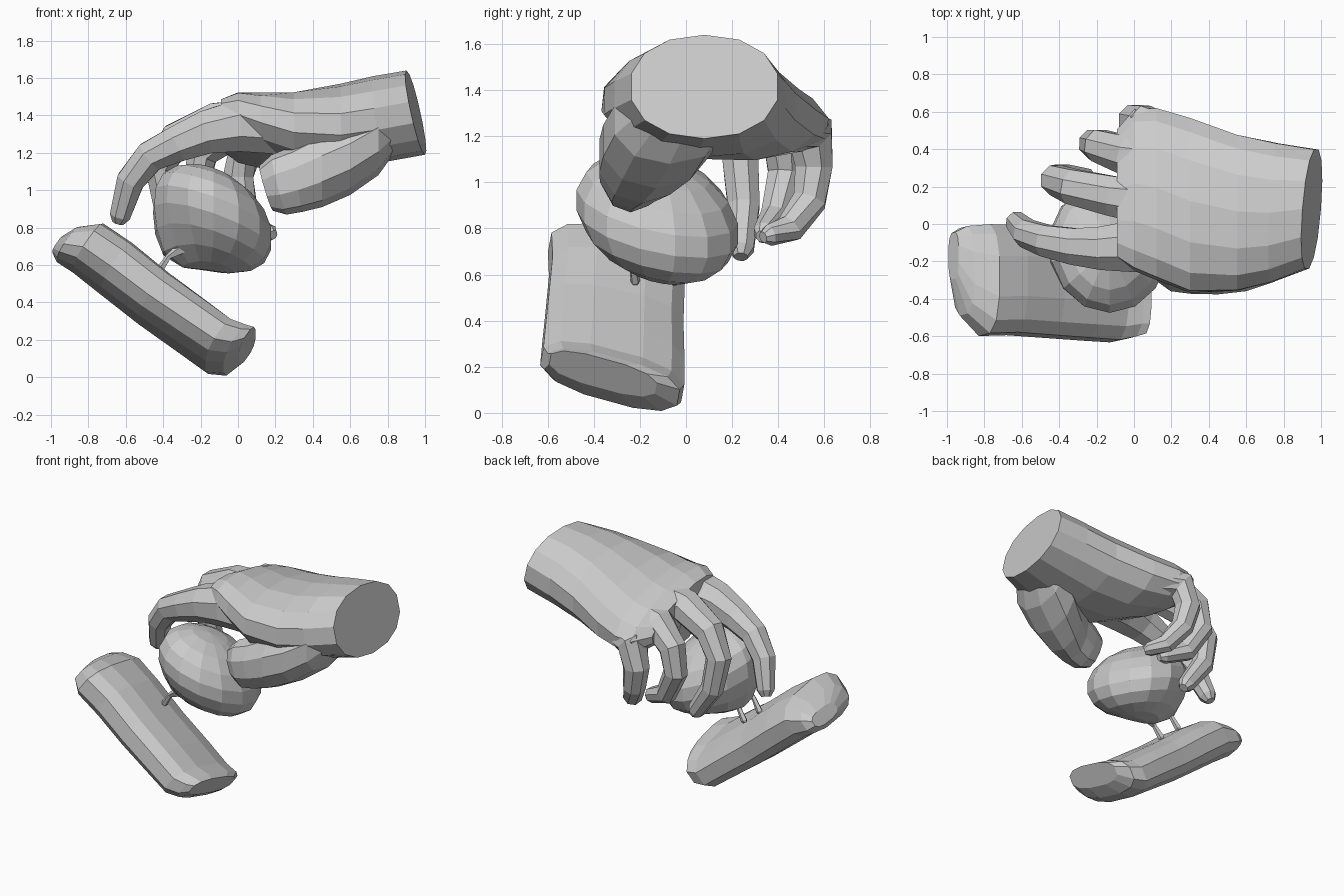
import bpy, bmesh, math
from mathutils import Vector, Matrix

if "Cube" in bpy.data.objects:
    bpy.data.objects.remove(bpy.data.objects["Cube"])


def make_object(name, bm):
    bmesh.ops.recalc_face_normals(bm, faces=bm.faces)
    me = bpy.data.meshes.new(name)
    bm.to_mesh(me)
    bm.free()
    ob = bpy.data.objects.new(name, me)
    bpy.context.collection.objects.link(ob)
    return ob


def skin(name, rings):
    """Bridge equal rings of points and close both ends."""
    bm = bmesh.new()
    vs = [[bm.verts.new(p) for p in r] for r in rings]
    n = len(vs[0])
    for a, b in zip(vs, vs[1:]):
        for i in range(n):
            j = (i + 1) % n
            bm.faces.new((a[i], a[j], b[j], b[i]))
    bm.faces.new(vs[0])
    bm.faces.new(vs[-1])
    return make_object(name, bm)


def ring(c, u, v, n, power=1.0):
    pts = []
    for k in range(n):
        a = 2 * math.pi * (k + 0.5) / n
        ca, sa = math.cos(a), math.sin(a)
        pts.append(c + u * math.copysign(abs(ca) ** power, ca)
                   + v * math.copysign(abs(sa) ** power, sa))
    return pts


def limb(name, sections, n):
    """Skin of upright sections: x, y, z, half width, half height, roll, lean."""
    rings = []
    for x, y, z, ry, rz, roll, lean in sections:
        u = Vector((-.36 * lean, math.cos(roll), math.sin(roll))) * ry
        v = Vector((lean, -math.sin(roll), math.cos(roll))) * rz
        rings.append(ring(Vector((x, y, z)), u, v, n, 0.92))
    return skin(name, rings)


def tube(name, path, n=8):
    """Tapered limb through (x, y, z, radius) points with a rounded tip."""
    pts = [Vector(p[:3]) for p in path]
    rad = [p[3] for p in path]
    tip = (pts[-1] - pts[-2]).normalized()
    pts.append(pts[-1] + tip * rad[-1] * 0.7)
    rad.append(rad[-1] * 0.55)
    rings = []
    for i, p in enumerate(pts):
        t = (pts[min(i + 1, len(pts) - 1)] - pts[max(i - 1, 0)]).normalized()
        u = t.cross(Vector((0, 1, 0))).normalized()
        v = t.cross(u)
        rings.append(ring(p, u * rad[i], v * rad[i], n))
    return skin(name, rings)


# Palm and wrist
hand = limb("hand", [(0.95, 0.08, 1.415, .325, .225, 0.0, -.22),
                     (0.75, 0.06, 1.38, .38, .23, 0.0, -.12),
                     (0.55, 0.06, 1.34, .425, .23, -.03, 0),
                     (0.30, 0.10, 1.31, .475, .21, -.11, 0),
                     (0.12, 0.16, 1.32, .47, .18, -.19, 0),
                     (0.00, 0.18, 1.335, .445, .155, -.25, 0),
                     (-.09, 0.16, 1.35, .36, .10, -.26, 0)], 14)

# Thumb with its broad fleshy base
thumb = limb("thumb", [(.88, .02, 1.36, .20, .10, 0, 0), (.75, -.07, 1.27, .25, .19, 0, 0),
                       (.60, -.13, 1.18, .24, .205, 0, 0), (.45, -.19, 1.115, .195, .205, 0, 0),
                       (.32, -.23, 1.06, .15, .175, 0, -.15), (.22, -.24, 1.03, .125, .16, 0, -.25),
                       (.15, -.23, 1.01, .085, .12, 0, -.3)], 10)

# Four curled fingers
fingers = {
    "index": [(.24, -.09, 1.33, .15), (.00, -.12, 1.345, .15), (-.17, -.13, 1.31, .125),
              (-.32, -.12, 1.25, .105), (-.47, -.09, 1.18, .09), (-.575, -.05, 1.05, .08),
              (-.63, .01, .865, .06)],
    "middle": [(.10, .12, 1.36, .14), (-.12, .15, 1.36, .115), (-.33, .20, 1.27, .10),
               (-.42, .235, 1.12, .085), (-.38, .25, .90, .075), (-.25, .24, .71, .058)],
    "ring": [(.12, .34, 1.32, .13), (-.05, .37, 1.31, .11), (-.19, .42, 1.20, .092),
             (-.22, .43, 1.04, .08), (-.12, .39, .85, .07), (.03, .34, .78, .052)],
    "pinky": [(.20, .46, 1.25, .11), (.04, .54, 1.22, .105), (.00, .555, 1.07, .088),
              (.03, .535, .92, .077), (.10, .45, .80, .065), (.17, .36, .77, .047)],
}
parts = [thumb] + [tube(name, path) for name, path in fingers.items()]
bpy.context.view_layer.objects.active = hand
for part in parts:
    mod = hand.modifiers.new("join", 'BOOLEAN')
    mod.operation, mod.solver, mod.object = 'UNION', 'EXACT', part
    bpy.ops.object.modifier_apply(modifier=mod.name)
    bpy.data.objects.remove(part)

# Tilted egg held in the fingers, fuller on its lower left
bm = bmesh.new()
bmesh.ops.create_uvsphere(bm, u_segments=14, v_segments=9, radius=1.03)
shape = Matrix(((.31, 0, 0), (0, .345, 0), (-.11, -.072, .252)))
bulge = Vector((-.75, 0, -.66))
for v in bm.verts:
    co = shape @ v.co
    co += bulge * 0.1 * max(0, co.normalized().dot(bulge)) ** 3
    v.co = co + Vector((-.13, -.125, .85))
make_object("egg", bm)

# Thin pegs between egg and slab
for i, y in enumerate((-.23, -.06)):
    tube(f"peg_{i + 1}", [(-.30, y, .69, .035), (-.37, y, .645, .016),
                          (-.42, y + .01, .57, .022)], 5)

# Rough sloping slab: x, y, z, half width, half thickness, sideways tilt
slab = [(-.965, -.17, .71, .13, .05, -.12), (-.91, -.25, .71, .245, .105, -.14),
        (-.80, -.30, .69, .305, .145, -.17), (-.65, -.30, .58, .30, .15, -.20),
        (-.45, -.31, .42, .305, .145, -.22), (-.25, -.315, .275, .315, .14, -.24),
        (-.10, -.32, .165, .32, .135, -.26), (-.01, -.32, .145, .30, .12, -.27),
        (.05, -.36, .17, .24, .08, -.27)]
rings = []
for x, y, z, w, t, tilt in slab:
    rings.append(ring(Vector((x, y, z)), Vector((0, .98, tilt)) * w,
                      Vector((.57, .15, .80)) * t, 12, 0.75))
skin("slab", rings)
